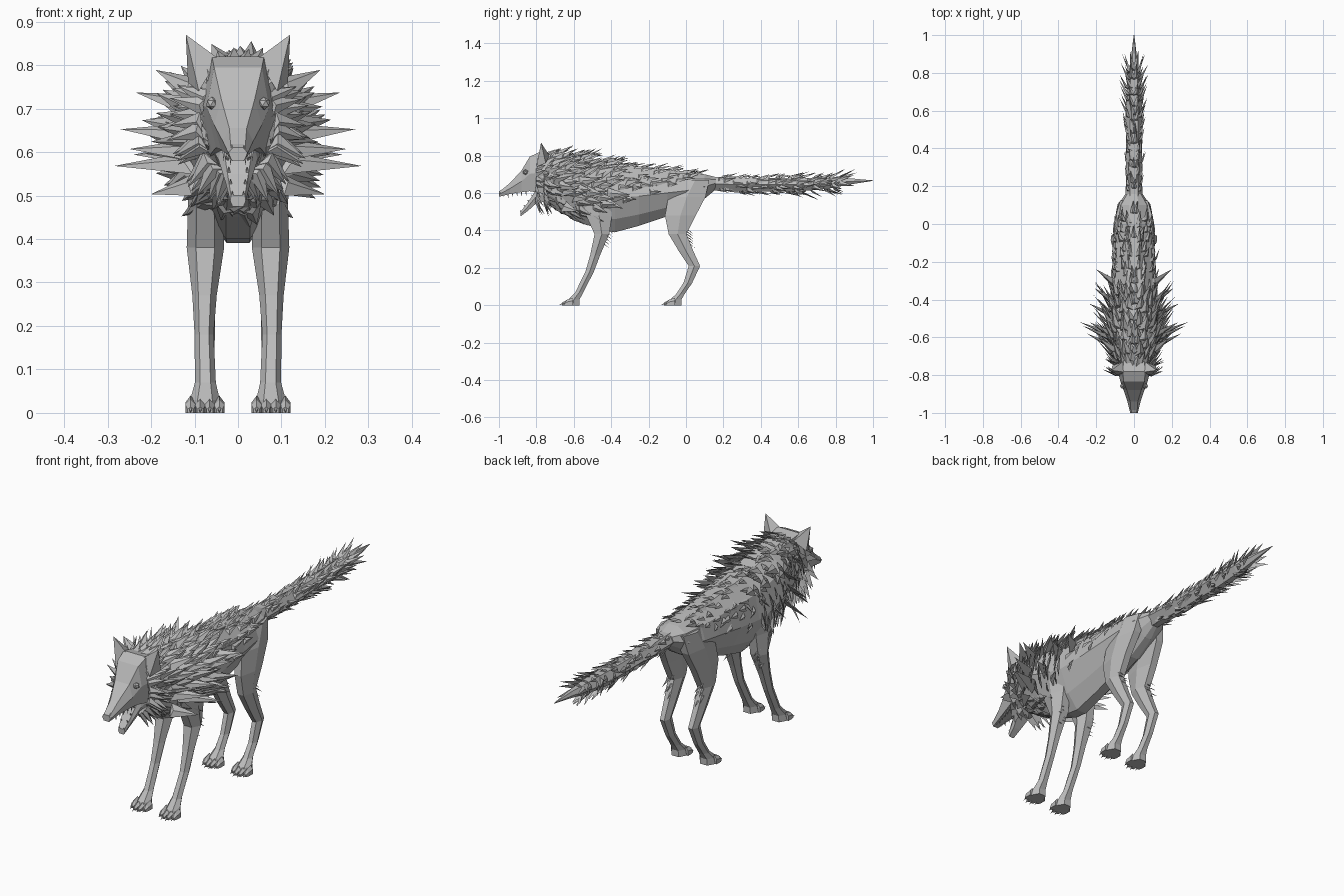
import bpy, bmesh, random
from math import sin, cos, pi, tau
from mathutils import Vector as V

if "Cube" in bpy.data.objects:
    bpy.data.objects.remove(bpy.data.objects["Cube"])
random.seed(7)

grey = bpy.data.materials.new("grey fur")
grey.use_nodes = True
colour = (0.5, 0.5, 0.5, 1)
grey.diffuse_color = colour
grey.node_tree.nodes["Principled BSDF"].inputs["Base Color"].default_value = colour


def finish(name, bm):
    bmesh.ops.recalc_face_normals(bm, faces=bm.faces)
    mesh = bpy.data.meshes.new(name)
    bm.to_mesh(mesh)
    bm.free()
    mesh.materials.append(grey)
    obj = bpy.data.objects.new(name, mesh)
    bpy.context.collection.objects.link(obj)
    return obj


def loft(bm, rings):
    loops = [[bm.verts.new(p) for p in ring] for ring in rings]
    n = len(loops[0])
    for a, b in zip(loops, loops[1:]):
        for i in range(n):
            j = (i + 1) % n
            bm.faces.new((a[i], a[j], b[j], b[i]))
    bm.faces.new(loops[0])
    bm.faces.new(loops[-1])


def body_point(row, a):
    # egg section, narrower underneath, flat along the spine and breastbone
    y, low, high, half = row
    narrow = 1 - 0.35 * max(0, -sin(a))
    rise = max(-1, min(1, 1.05 * sin(a)))
    return V((half * narrow * cos(a), y, (low + high) / 2 + (high - low) / 2 * rise))


def row_at(rows, y):
    for a, b in zip(rows, rows[1:]):
        if y <= b[0]:
            t = (y - a[0]) / (b[0] - a[0])
            return [p + (q - p) * t for p, q in zip(a, b)]
    return rows[-1]


def spike(bm, p, out, direction, length, width):
    # folded tuft: two upper faces meeting on a low ridge
    d = direction.normalized()
    side = out.cross(d).normalized() * width / 2
    root = p - out * 0.006
    a, b = bm.verts.new(root + side), bm.verts.new(root - side)
    ridge = bm.verts.new(p + out * width * 0.13 + d * length * 0.15)
    tip = bm.verts.new(p + d * length)
    for f in ((a, ridge, tip), (ridge, b, tip), (a, tip, b), (a, b, ridge)):
        bm.faces.new(f)


def grow(bm, rows, steps, around, y0, y1, rule):
    # jittered rows of tufts; rule returns length, width and outward lean, or None for bare skin
    for k in range(steps * around):
        y = y0 + (y1 - y0) * (k // around + random.random()) / steps
        a = -pi / 2 + pi * (k % around + random.random()) / around
        p = body_point(row_at(rows, y), a)
        style = rule(p, a)
        if style:
            length, width, lean = style
            length *= random.uniform(0.75, 1.25)
            for s in (1, -1):
                out = V((s * cos(a), 0, sin(a)))
                sway = V((s * random.uniform(-.2, .2), 0, random.uniform(-.2, .2)))
                spike(bm, V((s * p.x, p.y, p.z)), out, V((0, 1, 0)) + out * lean + sway, length, width)


def cone(bm, base, tip, radius, sides=4):
    axis = (V(tip) - V(base)).normalized()
    u = axis.orthogonal().normalized()
    w = axis.cross(u)
    ring = [bm.verts.new(V(base) + radius * (u * cos(i * tau / sides) + w * sin(i * tau / sides)))
            for i in range(sides)]
    top = bm.verts.new(tip)
    for i in range(sides):
        bm.faces.new((ring[i], ring[(i + 1) % sides], top))
    bm.faces.new(ring)


# Torso: y, bottom, top, half width
torso_rows = [(-.78, .57, .80, .08), (-.68, .50, .815, .115), (-.58, .45, .80, .135),
              (-.45, .40, .77, .132), (-.38, .39, .758, .125), (-.25, .425, .742, .117),
              (-.1, .475, .727, .108), (0, .51, .715, .102), (.1, .57, .70, .085),
              (.16, .62, .685, .045)]
tail_rows = [(.12, .61, .69, .045), (.3, .605, .685, .042), (.6, .605, .685, .044),
             (.76, .62, .685, .036), (.88, .645, .68, .016), (1, .665, .668, .002)]
for name, rows, sides in (("torso", torso_rows, 10), ("tail", tail_rows, 6)):
    bm = bmesh.new()
    loft(bm, [[body_point(r, (i + .5) * tau / sides + pi / 2) for i in range(sides)] for r in rows])
    finish(name, bm)


# Fur: long ruff around the neck, shorter over the back, bushy tail
def mane_rule(p, a):
    if p.z < .46 + .36 * max(0, p.y + .6):
        return None
    return .085 + .035 * cos(a) ** 2, .058, .3 + .5 * cos(a) ** 2


def back_rule(p, a):
    if p.z < .46 + .36 * (p.y + .6):
        return None
    return .07, .034, .2


def tail_rule(p, a):
    return .05 + .05 * p.y, .024 + .014 * p.y, .15 + .5 * p.y ** 2


for name, rows, steps, around, y0, y1, rule in (
        ("mane", torso_rows, 11, 11, -.77, -.38, mane_rule),
        ("back_fur", torso_rows, 11, 9, -.38, .08, back_rule),
        ("tail_fur", tail_rows, 16, 4, .16, .82, tail_rule)):
    bm = bmesh.new()
    grow(bm, rows, steps, around, y0, y1, rule)
    finish(name, bm)

# Widest tufts on each side of the ruff, then a collar framing the cheeks and chin
bm = bmesh.new()
for s in (1, -1):
    for y, z, reach in ((-.6, .58, .285), (-.62, .645, .27), (-.6, .71, .235), (-.66, .61, .25),
                        (-.66, .53, .20), (-.42, .66, .21), (-.32, .66, .20), (-.5, .6, .24),
                        (-.68, .75, .19)):
        base = V((s * .1, y, z))
        tip = V((s * reach, y + .08, z + (z - .62) * .3))
        spike(bm, base, V((0, -1, .6)).normalized(), tip - base, (tip - base).length, .065)
finish("side_tufts", bm)

bm = bmesh.new()
for i in range(24):
    a = -1.3 + 2.3 * (i % 12) / 11 + random.uniform(-.08, .08)
    for s in (1, -1):
        out = V((s * cos(a), -.3, sin(a))).normalized()
        base = V((s * .085 * cos(a), -.805 + .045 * (i // 12), .66 + .11 * sin(a)))
        spike(bm, base, V((0, -1, 0)), out + V((0, random.uniform(.6, 1.1), -.2)), .09, .045)
finish("collar", bm)


# Head: y, bottom, top, half width of crown, half width of cheek
def head_ring(y, low, high, top, mid):
    m = low + (high - low) * .5
    return [V(p) for p in ((top, y, high), (mid, y, m), (mid * .7, y, low),
                           (-mid * .7, y, low), (-mid, y, m), (-top, y, high))]


bm = bmesh.new()
loft(bm, [head_ring(*r) for r in (
    (-1, .58, .605, .016, .02), (-.94, .595, .655, .02, .035), (-.88, .605, .72, .038, .055),
    (-.835, .61, .795, .055, .072), (-.78, .60, .82, .06, .085), (-.68, .58, .80, .05, .10))])
finish("head", bm)

bm = bmesh.new()
loft(bm, [head_ring(*r) for r in (
    (-.885, .475, .50, .016, .018), (-.845, .505, .55, .024, .028),
    (-.80, .545, .62, .035, .045), (-.72, .56, .66, .05, .06))])
finish("lower_jaw", bm)

bm = bmesh.new()
loft(bm, [head_ring(*r) for r in ((-1.0, .586, .61, .012, .022), (-.985, .59, .618, .014, .022))])
finish("nose", bm)

# Teeth, ears and eyes
teeth = bmesh.new()
for s in (1, -1):
    for i in range(6):
        y = -.975 + i * .024
        x = s * (.013 + i * .004)
        cone(teeth, (x, y, .594 + i * .003), (x, y, .578 - (.01 if i == 1 else 0)), .005)
    for i in range(4):
        base = V((s * (.013 + i * .004), -.88 + i * .02, .498 + i * .028))
        cone(teeth, base, base + V((0, -.01, .013)), .005)
finish("teeth", teeth)

for s, side in ((1, "left"), (-1, "right")):
    bm = bmesh.new()
    ear = [V((s * x, y, z)) for x, y, z in ((.045, -.785, .815), (.09, -.80, .74),
                                            (.115, -.75, .76), (.06, -.73, .80))]
    ring = [bm.verts.new(p) for p in ear]
    tip = bm.verts.new((s * .12, -.775, .87))
    bm.faces.new(ring)
    for i in range(4):
        bm.faces.new((ring[i], ring[(i + 1) % 4], tip))
    finish(side + "_ear", bm)
    bm = bmesh.new()
    bmesh.ops.create_icosphere(bm, subdivisions=1, radius=.015)
    bmesh.ops.translate(bm, verts=bm.verts, vec=(s * .06, -.858, .712))
    finish(side + "_eye", bm)

# Legs: x, y, z, half width, half depth of horizontal rings
front_rows = [(.07, -.47, .58, .05, .09), (.075, -.465, .48, .04, .08), (.075, -.45, .38, .043, .045),
              (.077, -.485, .27, .028, .031), (.078, -.515, .18, .022, .026), (.075, -.57, .07, .024, .025),
              (.076, -.60, .03, .034, .035), (.076, -.605, 0, .038, .04)]
hind_rows = [(.05, .05, .67, .045, .085), (.068, .005, .58, .038, .115), (.077, -.03, .48, .035, .095),
             (.078, -.045, .38, .032, .055), (.077, .0, .29, .026, .045), (.075, .045, .21, .022, .035),
             (.075, .01, .12, .021, .027), (.075, -.03, .06, .024, .026),
             (.076, -.055, .03, .034, .035), (.076, -.06, 0, .038, .04)]
for kind, rows in (("front", front_rows), ("hind", hind_rows)):
    for s, side in ((1, "left"), (-1, "right")):
        bm = bmesh.new()
        loft(bm, [[V((s * (x + w * cos(i * tau / 6)), y + d * sin(i * tau / 6), z)) for i in range(6)]
                  for x, y, z, w, d in rows])
        finish(f"{side}_{kind}_leg", bm)
        # Toes with claws
        bm = bmesh.new()
        px, py = rows[-1][0], rows[-1][1]
        for i in range(4):
            x = s * (px + (i - 1.5) * .022)
            reach = py - (.058 if i in (1, 2) else .045)
            loft(bm, [[V((x + w * c, y, z)) for c, z in ((1, 0), (1, h * .6), (0, h), (-1, h * .6), (-1, 0))]
                      for y, w, h in ((py, .012, .04), (py - .03, .012, .03), (reach, .007, .014))])
            cone(bm, (x, reach + .004, .009), (x, reach - .017, .001), .005)
        finish(f"{side}_{kind}_toes", bm)
        # Tuft behind the joint
        bm = bmesh.new()
        for i in range(6):
            z = .41 - i * .015
            x, y = s * (.08 + random.uniform(-.02, .02)), (-.42 if kind == "front" else .005)
            spike(bm, V((x, y + (i * .002 if kind == "hind" else -i * .005), z)), V((0, 1, 0)),
                  V((s * random.uniform(-.2, .2), .7, -.6)), .045, .014)
        finish(f"{side}_{kind}_tuft", bm)
